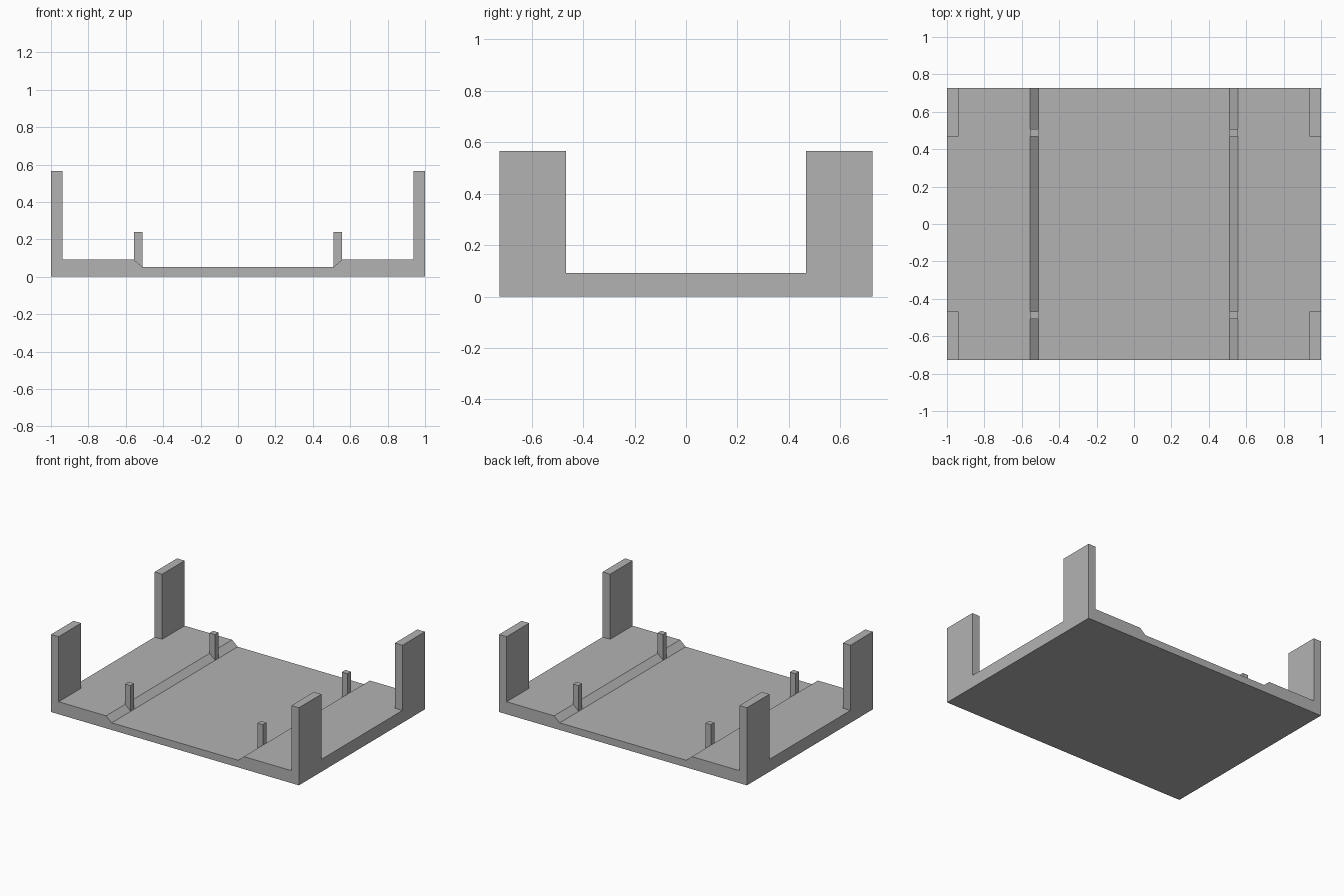
import bpy
import bmesh

old = bpy.data.objects.get("Cube")
if old:
    bpy.data.objects.remove(old, do_unlink=True)

grey = bpy.data.materials.new("plain grey")
grey.use_nodes = True
colour = (0.45, 0.45, 0.45, 1)
grey.diffuse_color = colour
grey.node_tree.nodes["Principled BSDF"].inputs["Base Color"].default_value = colour

HALF_Y = 0.726
FLOOR, SHELF, TOP = 0.052, 0.091, 0.566
SLOPE_IN, SLOPE_OUT = 0.511, 0.556
WALL_IN, WALL_Y = 0.939, 0.467
POST_TOP, POST_Y = 0.24, 0.507


def extrude_profile(name, points, y0, y1):
    """Solid made by sweeping an x-z outline from y0 to y1."""
    bm = bmesh.new()
    face = bm.faces.new([bm.verts.new((x, y0, z)) for x, z in points])
    swept = bmesh.ops.extrude_face_region(bm, geom=[face])["geom"]
    verts = [v for v in swept if isinstance(v, bmesh.types.BMVert)]
    bmesh.ops.translate(bm, verts=verts, vec=(0, y1 - y0, 0))
    bmesh.ops.recalc_face_normals(bm, faces=bm.faces)
    mesh = bpy.data.meshes.new(name)
    bm.to_mesh(mesh)
    bm.free()
    mesh.materials.append(grey)
    obj = bpy.data.objects.new(name, mesh)
    bpy.context.collection.objects.link(obj)
    return obj


# Tray floor with a shallow, slope-sided channel along y
right_half = [(SLOPE_IN, FLOOR), (SLOPE_OUT, SHELF), (1, SHELF), (1, 0)]
left_half = [(-x, z) for x, z in reversed(right_half)]
extrude_profile("tray_base", right_half + left_half, -HALF_Y, HALF_Y)

# Corner uprights and the small posts standing on the slopes
wall = [(WALL_IN, SHELF), (1, SHELF), (1, TOP), (WALL_IN, TOP)]
post = [(SLOPE_IN, FLOOR), (SLOPE_OUT, SHELF), (SLOPE_OUT, POST_TOP), (SLOPE_IN, POST_TOP)]
for side, sx in (("left", 1), ("right", -1)):
    for end, sy in (("front", -1), ("back", 1)):
        for part, outline, outer in (("corner_wall", wall, HALF_Y), ("locating_post", post, POST_Y)):
            points = [(sx * x, z) for x, z in outline]
            extrude_profile(f"{end}_{side}_{part}", points, sy * WALL_Y, sy * outer)
